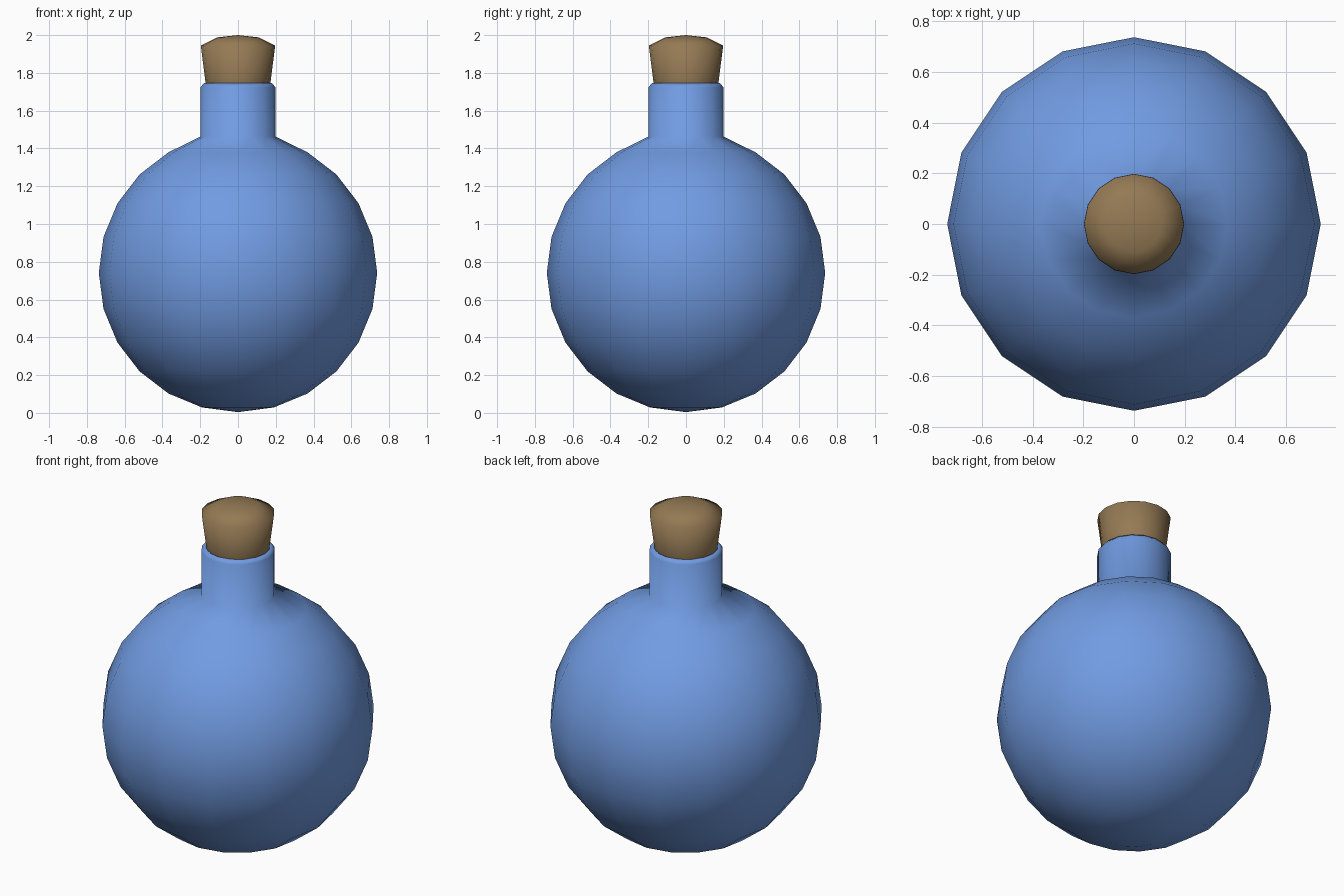
import bpy, bmesh, math

if "Cube" in bpy.data.objects:
    bpy.data.objects.remove(bpy.data.objects["Cube"])

SIDES = 16


def material(name, color):
    m = bpy.data.materials.new(name)
    m.diffuse_color = (*color, 1)
    m.use_nodes = True
    m.node_tree.nodes["Principled BSDF"].inputs["Base Color"].default_value = m.diffuse_color
    return m


def lathe(name, profile, mat):
    """Spin an (r, z) profile, bottom to top, around z."""
    bm = bmesh.new()
    rings = []
    for r, z in profile:
        if r == 0:
            rings.append([bm.verts.new((0, 0, z))] * SIDES)
        else:
            rings.append([bm.verts.new((r * math.cos(2 * math.pi * i / SIDES),
                                        r * math.sin(2 * math.pi * i / SIDES), z))
                          for i in range(SIDES)])
    for a, b in zip(rings, rings[1:]):
        for i in range(SIDES):
            j = (i + 1) % SIDES
            bm.faces.new(list(dict.fromkeys((a[i], a[j], b[j], b[i]))))
    bmesh.ops.recalc_face_normals(bm, faces=bm.faces)
    for f in bm.faces:
        f.smooth = True
    mesh = bpy.data.meshes.new(name)
    bm.to_mesh(mesh)
    bm.free()
    mesh.materials.append(mat)
    ob = bpy.data.objects.new(name, mesh)
    bpy.context.collection.objects.link(ob)
    return ob


blue = material("blue glass", (0.165, 0.33, 0.76))
brown = material("cork brown", (0.30, 0.195, 0.09))

# Round body in 15 degree rings, running up into the neck and its rounded lip
R, C = 0.737, 0.741
body = [(0, C - R)]
body += [(R * math.sin(math.radians(a)), C - R * math.cos(math.radians(a)))
         for a in range(15, 165, 15)]
body += [(0.198, 1.463), (0.198, 1.725), (0.178, 1.747), (0.16, 1.735), (0.155, 1.5)]
lathe("flask", body, blue)

# Tapered cork with a slightly domed top
lathe("cork", [(0, 1.6), (0.155, 1.6), (0.172, 1.75), (0.197, 1.945),
               (0.11, 1.988), (0, 2.0)], brown)
